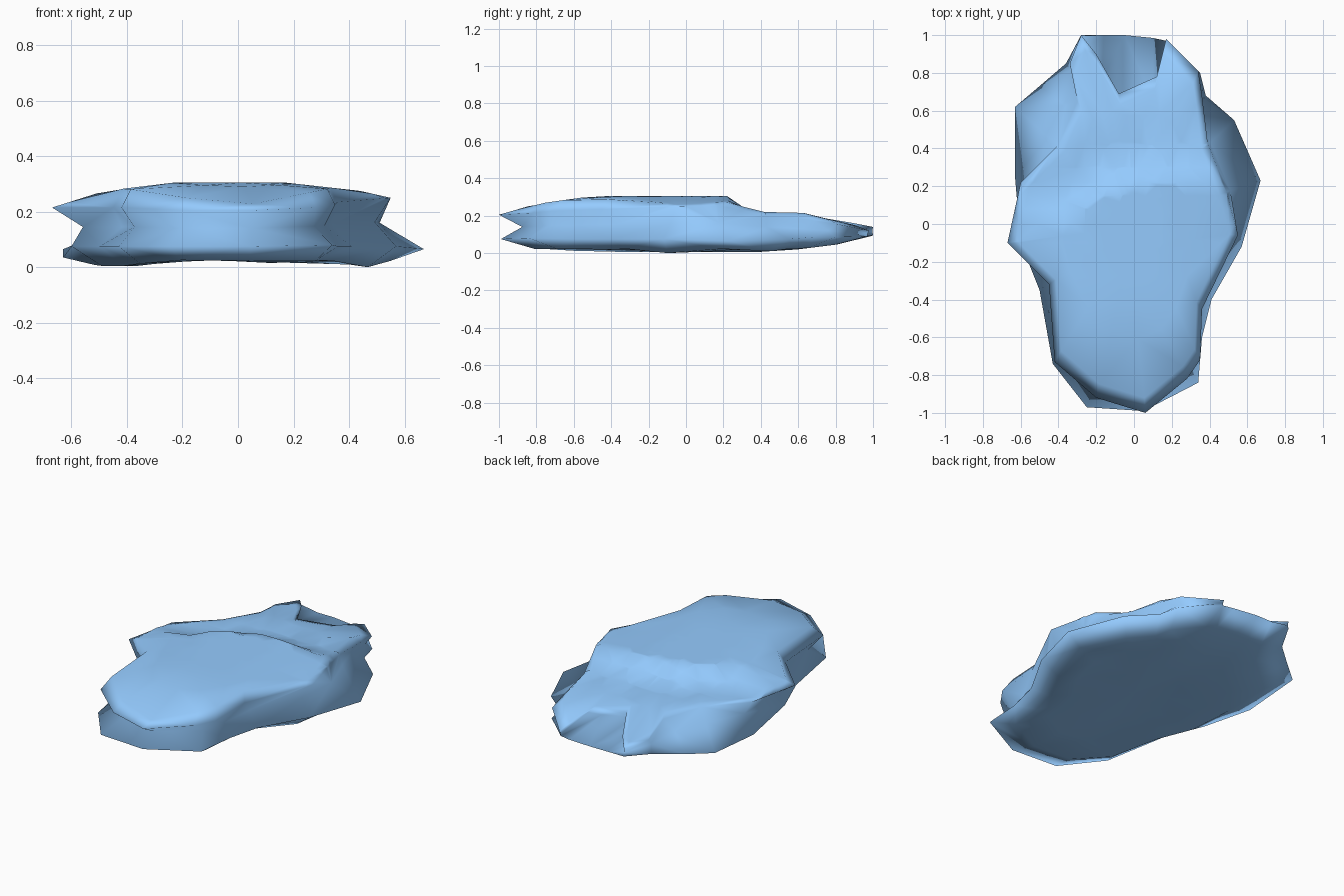
import bpy, bmesh

if "Cube" in bpy.data.objects:
    bpy.data.objects.remove(bpy.data.objects["Cube"])

# Lower lip outline, counter-clockwise from the front left (x, y, z)
LOWER = [(-.25, -.97, .08), (.05, -.99, .08), (.34, -.84, .085), (.36, -.6, .08),
         (.41, -.4, .08), (.57, -.12, .08), (.67, .23, .07), (.53, .55, .08),
         (.38, .68, .09), (.35, .8, .09), (.17, .97, .095), (.1, .985, .095),
         (-.05, 1, .1), (-.16, 1, .1), (-.28, 1, .1), (-.36, .85, .08),
         (-.5, .73, .07), (-.63, .62, .07), (-.63, .25, .04), (-.6, -.1, .08),
         (-.5, -.35, .08), (-.43, -.74, .08)]
# Upper lip outline, point for point above the lower one
UPPER = [(-.2, -.92, .21), (.06, -1, .21), (.28, -.82, .22), (.35, -.72, .23),
         (.36, -.45, .24), (.55, -.06, .255), (.49, .17, .26), (.39, .43, .21),
         (.36, .68, .18), (.34, .81, .16), (.17, .98, .125), (.12, .78, .18),
         (-.08, .69, .2), (-.2, .9, .165), (-.28, 1, .145), (-.34, .85, .16),
         (-.3, .65, .2), (-.4, .42, .215), (-.6, .22, .22), (-.67, -.1, .22),
         (-.45, -.32, .22), (-.42, -.73, .22)]


def curve(t, pts):
    """Piecewise linear profile."""
    if t <= pts[0][0]:
        return pts[0][1]
    for (a, u), (b, v) in zip(pts, pts[1:]):
        if t <= b:
            return u + (v - u) * (t - a) / (b - a)
    return pts[-1][1]


def top_z(x, y):
    # The step across the top bends forwards on the left
    bend = curve(x, [(-.5, .27), (-.33, .2), (-.15, .05), (0, 0)])
    step = curve(y + bend, [(.22, .31), (.3, .255), (.42, .225)])
    return min(step,
               curve(y, [(-1, .21), (-.8, .268), (-.5, .31), (.22, .31), (.3, .255),
                         (.42, .225), (.63, .22), (.8, .175), (1, .135)]),
               curve(x, [(-.67, .22), (-.48, .28), (-.23, .31), (.17, .31),
                         (.44, .28), (.55, .255)]))


def bottom_z(x, y):
    return max(curve(y, [(-1, .08), (-.8, .025), (-.4, .01), (.22, 0), (.6, .025),
                         (.8, .05), (1, .09)]),
               curve(x, [(-.63, .035), (-.5, .01), (-.35, .01), (-.17, .035),
                         (.12, .02), (.33, .03), (.47, 0), (.67, .07)]))


def scaled(outline, s, height, passes=0):
    """Shrunken copy of an outline, optionally evened out, laid on a height profile."""
    pts = [(p[0], p[1]) for p in outline]
    for _ in range(passes):
        pts = [tuple((pts[i - 1][k] + 2 * pts[i][k] + pts[(i + 1) % len(pts)][k]) / 4
                     for k in (0, 1)) for i in range(len(pts))]
    return [(x * s, y * s, height(x * s, y * s)) for x, y in pts]


# Groove between the two lips, closing up towards the back
groove = []
for i, (a, b) in enumerate(zip(LOWER, UPPER)):
    f = curve((a[1] + b[1]) / 2, [(.6, .44), (.97, .498)])
    groove.append(((a[0] + b[0]) * f, (a[1] + b[1]) * f, (a[2] + b[2]) / 2))
# Pit running in under the notch at the back
for i in (11, 12, 13):
    x, y, z = UPPER[i]
    groove[i] = (x * .85, y * .85, .125)

rings = [scaled(LOWER, s, bottom_z) for s in (.3, .6, .82)]
rings += [LOWER, groove, UPPER]
rings += [scaled(UPPER, s, top_z, p)
          for s, p in ((.92, 0), (.7, 3), (.52, 5), (.36, 6), (.2, 6))]

# Loft the rings into one closed skin, marking the top cap with index 1
bm = bmesh.new()
loops = [[bm.verts.new(p) for p in ring] for ring in rings]
n = len(LOWER)
for k in range(len(loops) - 1):
    lo, hi = loops[k], loops[k + 1]
    for i in range(n):
        j = (i + 1) % n
        bm.faces.new((lo[i], lo[j], hi[j], hi[i])).material_index = int(k >= 5)
for loop, height, cap in ((loops[0], bottom_z, 0), (loops[-1], top_z, 1)):
    centre = bm.verts.new((0, 0, height(0, 0)))
    for i in range(n):
        bm.faces.new((loop[i], loop[(i + 1) % n], centre)).material_index = cap
bmesh.ops.triangulate(bm, faces=bm.faces[:])

# Cut the step across the top and settle the new points on the profile
for y in (-.1, 0, .08, .15, .22, .3, .42):
    faces = [f for f in bm.faces if f.material_index]
    edges = {e for f in faces for e in f.edges}
    verts = {v for f in faces for v in f.verts}
    cut = bmesh.ops.bisect_plane(bm, geom=list(verts) + list(edges) + faces,
                                 dist=1e-5, plane_co=(0, y, 0), plane_no=(0, 1, 0))
    for v in cut['geom_cut']:
        if isinstance(v, bmesh.types.BMVert) and all(f.material_index for f in v.link_faces):
            v.co.z = top_z(v.co.x, v.co.y)
bmesh.ops.triangulate(bm, faces=bm.faces[:])
bmesh.ops.recalc_face_normals(bm, faces=bm.faces[:])

# Smooth skin resting on the floor
low = min(v.co.z for v in bm.verts)
for v in bm.verts:
    v.co.z -= low
for f in bm.faces:
    f.material_index = 0
    f.smooth = True

mesh = bpy.data.meshes.new("layered_rock_slab")
bm.to_mesh(mesh)
bm.free()
slab = bpy.data.objects.new("layered_rock_slab", mesh)
bpy.context.collection.objects.link(slab)

# Light blue colour
blue = bpy.data.materials.new("light_blue")
blue.diffuse_color = (.3, .6, 1, 1)
blue.use_nodes = True
blue.node_tree.nodes["Principled BSDF"].inputs["Base Color"].default_value = blue.diffuse_color
mesh.materials.append(blue)
